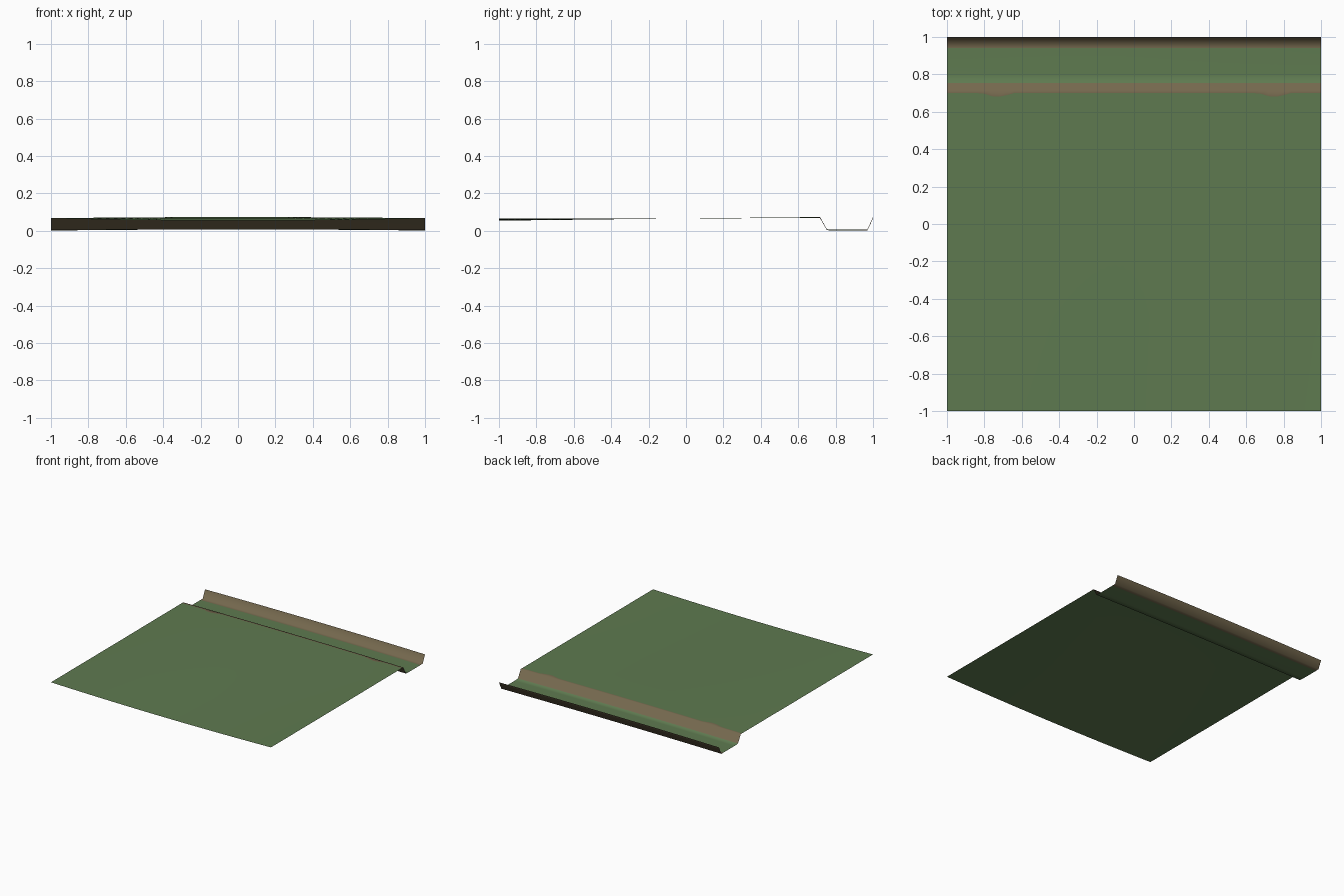
import bpy
import math

cube = bpy.data.objects.get("Cube")
if cube:
    bpy.data.objects.remove(cube, do_unlink=True)


def make_material(name, colour):
    mat = bpy.data.materials.new(name)
    mat.use_nodes = True
    mat.diffuse_color = colour
    mat.node_tree.nodes["Principled BSDF"].inputs["Base Color"].default_value = colour
    return mat


grass = make_material("grass_green", (0.113, 0.195, 0.08, 1))
earth = make_material("earth_brown", (0.175, 0.138, 0.075, 1))

# Cross-section rows: y, height at the sides, height in the middle, brown up to next row
ROWS = [
    (-1.0, 0.066, 0.054, False),
    (-0.5, 0.066, 0.060, False),
    (0.0, 0.066, 0.066, False),
    (0.4, 0.067, 0.070, False),
    (0.70, 0.067, 0.073, True),     # edge of the bare earth
    (0.717, 0.067, 0.073, True),    # lip of the near bank
    (0.753, 0.003, 0.008, False),   # foot of the near bank
    (0.80, 0.001, 0.007, False),
    (0.94, 0.001, 0.007, True),
    (0.97, 0.002, 0.007, True),     # foot of the far bank
    (1.0, 0.066, 0.073, False),     # top of the far bank
]
EARTH_ROW = 4
COLUMNS = 50


def earth_bulge(x):
    """Worn patches where the earth reaches into the grass."""
    return sum(0.02 * math.cos((x - c) / 0.08 * math.pi / 2)
               for c in (-0.73, 0.75) if abs(x - c) < 0.08)


# Ground sheet with the ditch along its back
verts, faces, slots = [], [], []
for r, (y, side, middle, brown) in enumerate(ROWS):
    for c in range(COLUMNS + 1):
        x = -1 + 2 * c / COLUMNS
        z = middle + (side - middle) * x * x
        verts.append((x, y - (earth_bulge(x) if r == EARTH_ROW else 0), z))

width = COLUMNS + 1
for r in range(len(ROWS) - 1):
    for c in range(COLUMNS):
        a = r * width + c
        faces.append((a, a + 1, a + 1 + width, a + width))
        slots.append(int(ROWS[r][3]))

mesh = bpy.data.meshes.new("ground_with_ditch")
mesh.from_pydata(verts, [], faces)
mesh.materials.append(grass)
mesh.materials.append(earth)
for poly, slot in zip(mesh.polygons, slots):
    poly.material_index = slot
    poly.use_smooth = True
mesh.update()

ground = bpy.data.objects.new("ground_with_ditch", mesh)
bpy.context.collection.objects.link(ground)
